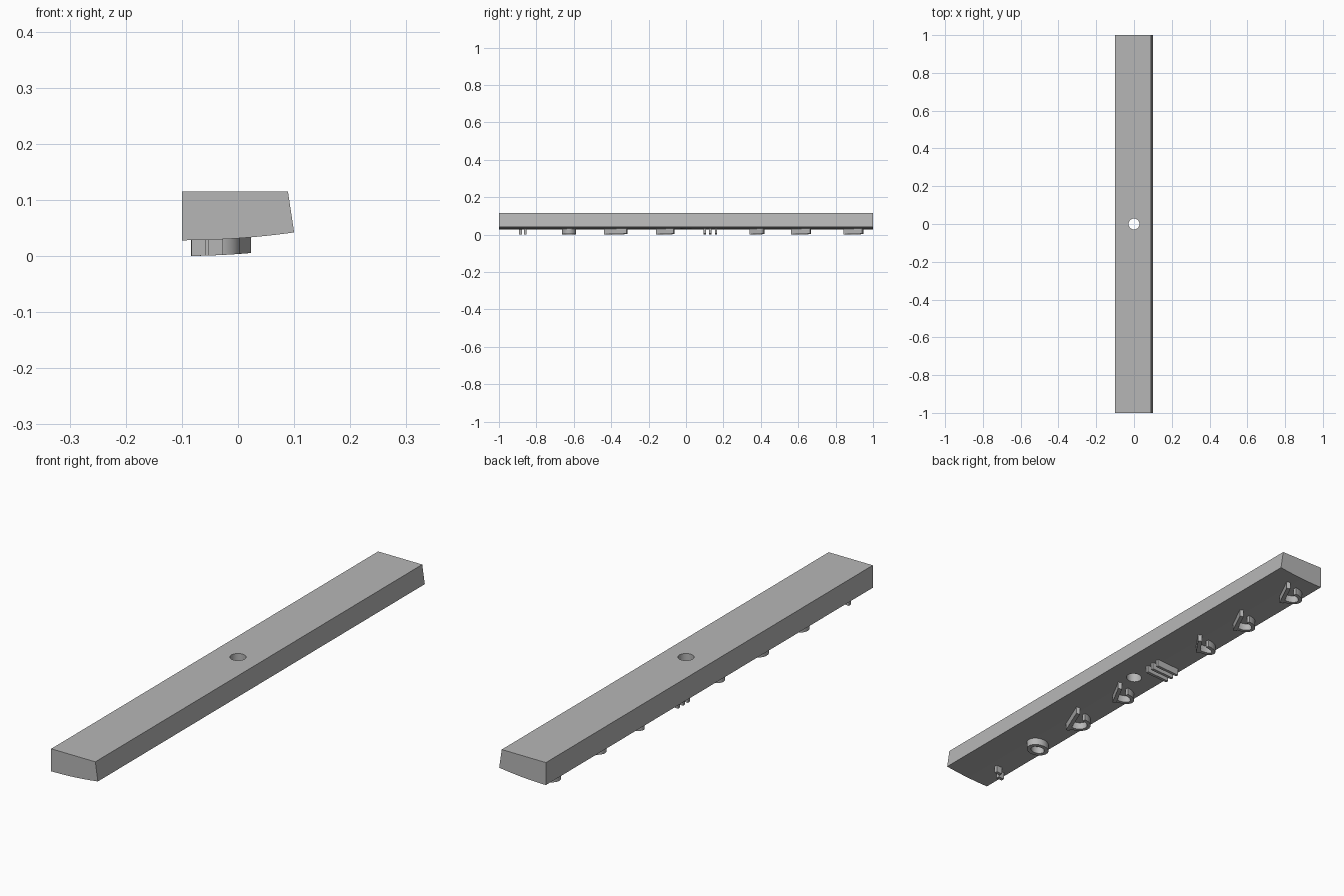
import bpy, bmesh
from math import pi, sin, cos
from mathutils import Vector

cube = bpy.data.objects.get("Cube")
if cube:
    bpy.data.objects.remove(cube, do_unlink=True)

grey = bpy.data.materials.new("plain grey")
grey.use_nodes = True
grey.diffuse_color = (0.47, 0.47, 0.47, 1)
grey.node_tree.nodes["Principled BSDF"].inputs["Base Color"].default_value = grey.diffuse_color

RELIEF = 0.028


def underside(x):
    """Height of the curved underside across the bar."""
    return 0.028 + 0.014 * ((x + 0.1) / 0.2) ** 2


def finish(bm, name):
    bmesh.ops.recalc_face_normals(bm, faces=bm.faces)
    mesh = bpy.data.meshes.new(name)
    bm.to_mesh(mesh)
    bm.free()
    mesh.materials.append(grey)
    obj = bpy.data.objects.new(name, mesh)
    bpy.context.collection.objects.link(obj)
    return obj


def smooth(obj):
    bpy.ops.object.select_all(action='DESELECT')
    bpy.context.view_layer.objects.active = obj
    obj.select_set(True)
    bpy.ops.object.shade_smooth_by_angle(angle=pi / 6)


def ribbon(bm, path, width, closed=False):
    """Raised wall along a plan path, hanging below the curved underside."""
    pts = [Vector(p) for p in path]
    n = len(pts)
    rings = []
    for i, p in enumerate(pts):
        a = pts[i - 1] if closed or i else p
        b = pts[(i + 1) % n] if closed or i < n - 1 else p
        t = (b - a).normalized()
        side = Vector((-t.y, t.x)) * width / 2
        ring = []
        for q, drop in ((p + side, -0.004), (p - side, -0.004),
                        (p - side, RELIEF), (p + side, RELIEF)):
            ring.append(bm.verts.new((q.x, q.y, underside(q.x) - drop)))
        rings.append(ring)
    for i in range(n if closed else n - 1):
        r, s = rings[i], rings[(i + 1) % n]
        for k in range(4):
            j = (k + 1) % 4
            bm.faces.new((r[k], r[j], s[j], s[k]))
    if not closed:
        bm.faces.new(rings[0])
        bm.faces.new(rings[-1])


def arc(cx, cy, rx, ry, start, end, steps=20):
    angles = [start + (end - start) * i / steps for i in range(steps + 1)]
    return [(cx + rx * cos(a), cy + ry * sin(a)) for a in angles]


# Bar with a curved underside, one sloped side and a central through hole
bm = bmesh.new()
outline = [(-0.1, 0.115), (0.089, 0.115)]
outline += [(0.1 - 0.2 * i / 16, underside(0.1 - 0.2 * i / 16)) for i in range(17)]
end = bm.faces.new([bm.verts.new((x, -1, z)) for x, z in outline])
grown = bmesh.ops.extrude_face_region(bm, geom=[end])
bmesh.ops.translate(bm, vec=(0, 2, 0),
                    verts=[v for v in grown["geom"] if isinstance(v, bmesh.types.BMVert)])
bar = finish(bm, "bar")

bpy.ops.mesh.primitive_cylinder_add(vertices=40, radius=0.029, depth=0.4)
cutter = bpy.context.object
cutter.name = "hole_cutter"
cutter.hide_render = True
hole = bar.modifiers.new("hole", 'BOOLEAN')
hole.operation = 'DIFFERENCE'
hole.solver = 'EXACT'
hole.object = cutter
bpy.context.view_layer.objects.active = bar
bpy.ops.object.modifier_apply(modifier="hole")
bpy.data.objects.remove(cutter, do_unlink=True)
smooth(bar)

# Arched lugs: a slanted rib closed by a half ring
for i, (y, half) in enumerate([(-0.375, 0.06), (-0.11, 0.046), (0.38, 0.035),
                               (0.615, 0.05), (0.895, 0.05)]):
    bm = bmesh.new()
    ribbon(bm, [(-0.032, y - half), (0.016, y + half)], 0.015)
    ribbon(bm, arc(-0.03, y, 0.047, half * 0.65, pi / 2, 3 * pi / 2), 0.014)
    smooth(finish(bm, f"arched_lug_{i + 1}"))

# Round lug
bm = bmesh.new()
ribbon(bm, arc(-0.04, -0.625, 0.036, 0.03, 0, 2 * pi, 32)[:-1], 0.016, closed=True)
smooth(finish(bm, "round_lug"))

# Ribbed lug: parallel ribs on one crossbar
bm = bmesh.new()
for y in (0.1, 0.13, 0.16):
    ribbon(bm, [(-0.082, y), (0.018, y)], 0.012)
finish(bm, "ribbed_lug")

# Pair of small pegs near the front end
bm = bmesh.new()
for x, y in ((-0.07, -0.885), (-0.04, -0.86)):
    ribbon(bm, [(x - 0.013, y), (x + 0.013, y)], 0.014)
finish(bm, "small_pegs")
